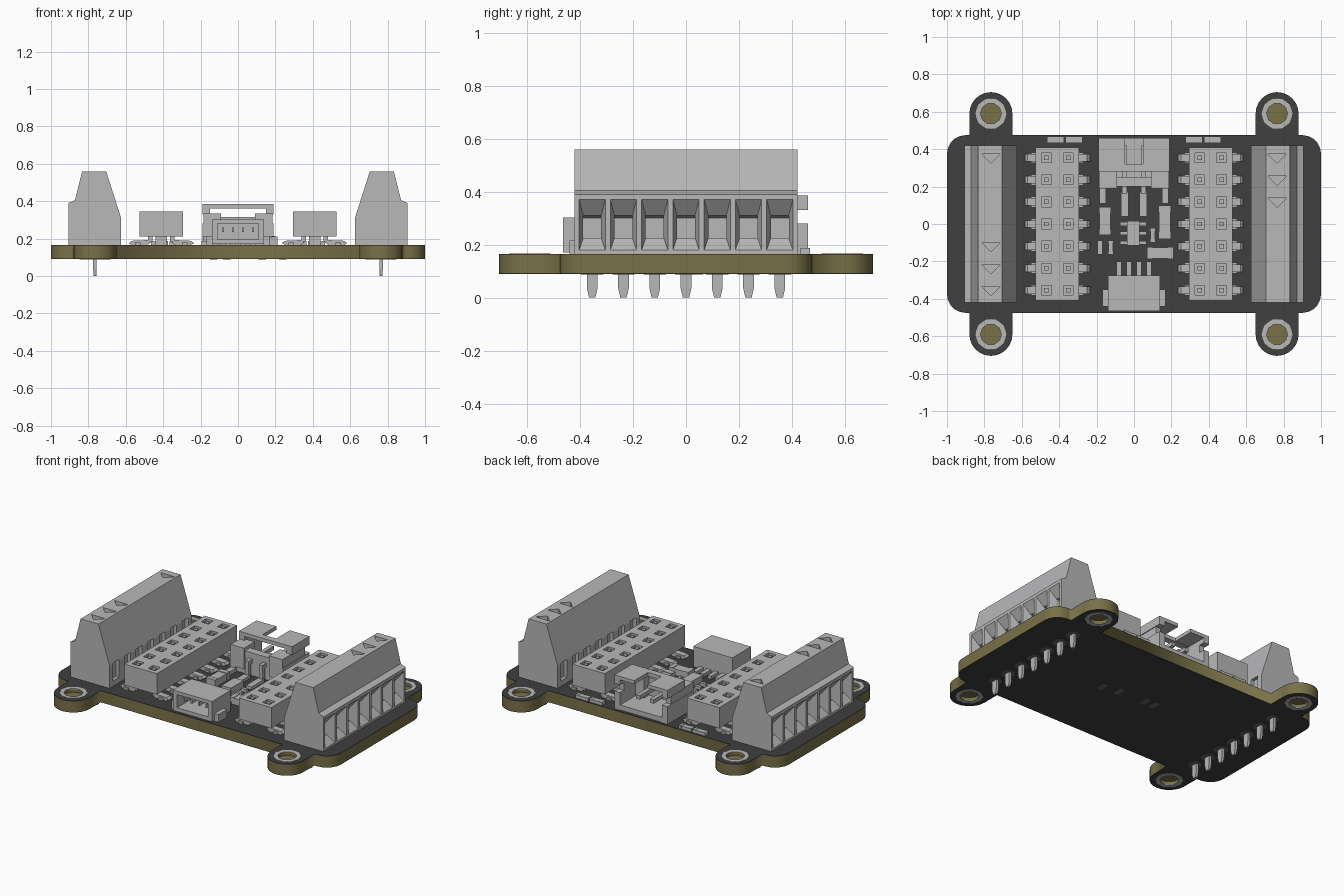
import bpy, bmesh
from math import cos, sin, pi
from mathutils import Matrix

if "Cube" in bpy.data.objects:
    bpy.data.objects.remove(bpy.data.objects["Cube"])


def material(name, rgb):
    m = bpy.data.materials.new(name)
    m.use_nodes = True
    m.diffuse_color = (*rgb, 1)
    m.node_tree.nodes["Principled BSDF"].inputs["Base Color"].default_value = (*rgb, 1)
    return m


GREY = material("light grey", (0.48, 0.48, 0.49))
MASK = material("dark board coating", (0.05, 0.05, 0.052))
CORE = material("olive board core", (0.19, 0.165, 0.065))
PAD = material("dull pad", (0.14, 0.14, 0.14))

PITCH = 0.118
ROWS = [PITCH * i for i in range(-3, 4)]
EAR_X, EAR_Y = 0.765, 0.59
BOT, TOP = 0.09, 0.165


def finish(name, bm, mat):
    bmesh.ops.recalc_face_normals(bm, faces=bm.faces)
    me = bpy.data.meshes.new(name)
    bm.to_mesh(me)
    bm.free()
    me.materials.append(mat)
    ob = bpy.data.objects.new(name, me)
    bpy.context.collection.objects.link(ob)
    return ob


def loft(bm, rings):
    loops = [[bm.verts.new(p) for p in r] for r in rings]
    n = len(loops[0])
    for a, b in zip(loops, loops[1:]):
        for i in range(n):
            bm.faces.new((a[i], a[(i + 1) % n], b[(i + 1) % n], b[i]))
    bm.faces.new(loops[0][::-1])
    bm.faces.new(loops[-1])


def box(bm, x0, x1, y0, y1, z0, z1):
    loft(bm, [[(x0, y0, z), (x1, y0, z), (x1, y1, z), (x0, y1, z)] for z in (z0, z1)])


def boxes(name, items, mat=GREY):
    bm = bmesh.new()
    for b in items:
        box(bm, *b)
    return finish(name, bm, mat)


def prism(bm, profile, y0, y1):
    loft(bm, [[(x, y, z) for x, z in profile] for y in (y0, y1)])


def evaluated_mesh(ob):
    dg = bpy.context.evaluated_depsgraph_get()
    return bpy.data.meshes.new_from_object(ob.evaluated_get(dg))


def cut(ob, bm):
    tool = finish("cutter", bm, GREY)
    mod = ob.modifiers.new("cut", "BOOLEAN")
    mod.operation, mod.solver, mod.object = "DIFFERENCE", "EXACT", tool
    me = evaluated_mesh(ob)
    ob.modifiers.clear()
    ob.data = me
    bpy.data.objects.remove(tool)


def circle(x, y, r, n=20):
    return [(x + r * cos(2 * pi * i / n), y + r * sin(2 * pi * i / n)) for i in range(n)]


def plate(name, loops, z0, z1, mat):
    # flat sheet with holes, filled from closed outlines
    cu = bpy.data.curves.new(name, "CURVE")
    cu.dimensions, cu.fill_mode, cu.extrude = "2D", "BOTH", (z1 - z0) / 2
    for pts in loops:
        sp = cu.splines.new("POLY")
        sp.points.add(len(pts) - 1)
        for p, (x, y) in zip(sp.points, pts):
            p.co = (x, y, 0, 1)
        sp.use_cyclic_u = True
    tmp = bpy.data.objects.new("outline", cu)
    bpy.context.collection.objects.link(tmp)
    me = evaluated_mesh(tmp)
    bpy.data.objects.remove(tmp)
    me.transform(Matrix.Translation((0, 0, (z0 + z1) / 2)))
    me.materials.clear()
    me.materials.append(mat)
    ob = bpy.data.objects.new(name, me)
    bpy.context.collection.objects.link(ob)


# Board outline: one quarter, mirrored twice
arc = lambda cx, cy, r, a, n: [(cx + r * cos(a * i / n), cy + r * sin(a * i / n)) for i in range(n + 1)]
quarter = arc(0.9, 0.375, 0.1, pi / 2, 5) + [(0.88, 0.475)] + arc(EAR_X, EAR_Y, 0.115, pi, 12) + [(0.65, 0.475)]
half = quarter + [(-x, y) for x, y in reversed(quarter)]
outline = half + [(x, -y) for x, y in reversed(half)]
ears = [(sx * EAR_X, sy * EAR_Y) for sx in (-1, 1) for sy in (-1, 1)]
plate("board_core", [outline] + [circle(x, y, 0.06) for x, y in ears], BOT + 0.003, TOP - 0.003, CORE)
for name, z in (("top_coating", TOP - 0.003), ("bottom_coating", BOT)):
    plate(name, [outline] + [circle(x, y, 0.082) for x, y in ears], z, z + 0.003, MASK)
for x, y in ears:
    for z in (BOT - 0.001, TOP - 0.003):
        plate("mounting_ring", [circle(x, y, 0.083, 10), circle(x, y, 0.056, 10)], z, z + 0.004, GREY)
    plate("hole_plug", [circle(x, y, 0.061)], 0.115, 0.14, CORE)

# Terminal blocks with wire mouths, inner slots and top marks
body = [(0.625, TOP), (0.625, 0.31), (0.705, 0.56), (0.833, 0.56),
        (0.872, 0.405), (0.907, 0.39), (0.907, TOP)]
marks = {1: ROWS[4:], -1: ROWS[:3] + ROWS[6:]}
for s, side in ((1, "left"), (-1, "right")):
    bm = bmesh.new()
    prism(bm, [(s * x, z) for x, z in body], -0.42, 0.42)
    block = finish(side + "_terminal_block", bm, GREY)
    tool = bmesh.new()
    for y in ROWS:
        loft(tool, [[(s * x, y - w, z0), (s * x, y + w, z0), (s * x, y + v, z1), (s * x, y - v, z1)]
                    for x, w, v, z0, z1 in ((0.915, 0.052, 0.052, 0.172, 0.38),
                                            (0.86, 0.034, 0.034, 0.225, 0.31),
                                            (0.80, 0.034, 0.034, 0.225, 0.30))])
        xs = sorted((s * 0.60, s * 0.648))
        box(tool, *xs, y - 0.03, y + 0.03, 0.2, 0.315)
    for y in marks[s]:
        loft(tool, [[(EAR_X * s - 0.05, y + 0.02, z), (EAR_X * s + 0.05, y + 0.02, z),
                     (EAR_X * s, y - 0.03, z)] for z in (0.52, 0.58)])
    cut(block, tool)

    # Through pins and pads underneath
    bm = bmesh.new()
    for y in ROWS:
        loft(bm, [[(s * EAR_X - t, y - w, z), (s * EAR_X + t, y - w, z),
                   (s * EAR_X + t, y + w, z), (s * EAR_X - t, y + w, z)]
                  for w, t, z in ((0.012, 0.008, 0), (0.02, 0.009, 0.035), (0.02, 0.009, 0.12))])
        plate("pin_pad", [circle(s * EAR_X, y, 0.042, 12)], BOT - 0.002, BOT + 0.001, PAD)
    finish(side + "_terminal_pins", bm, GREY)

    # Two-row socket header
    cx = s * 0.41
    header = boxes(side + "_header", [(cx - 0.116, cx + 0.116, -0.41, 0.41, 0.21, 0.345)])
    tool = bmesh.new()
    legs = bmesh.new()
    for i, y in enumerate(ROWS):
        for d in (-1, 1):
            px = cx + d * 0.058
            box(tool, px - 0.026, px + 0.026, y - 0.026, y + 0.026, 0.305, 0.36)
            foot = [(0.055, 0.18), (0.075, TOP), (0.155, TOP), (0.174, 0.175), (0.16, 0.188), (0.075, 0.192)]
            prism(legs, [(cx + d * x, z) for x, z in foot], y - 0.02, y + 0.02)
            box(legs, px - 0.012, px + 0.012, y - 0.012, y + 0.012, 0.185, 0.34)
            box(legs, *sorted((cx + d * 0.11, cx + d * 0.14)), y - 0.029, y + 0.029, TOP, 0.18)
        if i % 2:
            box(legs, cx - 0.03, cx + 0.03, y - 0.03, y + 0.03, TOP, 0.215)
    cut(header, tool)
    finish(side + "_header_legs", legs, GREY)

# Four-way front connector
shell = boxes("front_connector", [(-0.14, 0.14, -0.465, -0.275, 0.17, 0.302)])
tool = bmesh.new()
box(tool, -0.11, 0.11, -0.5, -0.31, 0.195, 0.28)
cut(shell, tool)
contacts = [(x - 0.006, x + 0.006, -0.44, -0.3, 0.235, 0.26) for x in (-0.08, -0.027, 0.027, 0.08)]
contacts += [(x - 0.014, x + 0.014, -0.28, -0.2, TOP, 0.185) for x in (-0.08, -0.027, 0.027, 0.08)]
contacts += [(s * 0.15 - 0.018, s * 0.15 + 0.018, -0.44, -0.35, TOP, 0.215) for s in (-1, 1)]
boxes("front_connector_contacts", contacts)

# Two-way rear connector, open to the back
parts = [(-0.15, 0.15, 0.2, 0.46, 0.168, 0.2), (-0.15, 0.15, 0.2, 0.25, 0.2, 0.315),
         (-0.19, 0.19, 0.28, 0.32, 0.36, 0.385)]
for s in (-1, 1):
    span = lambda a, b: sorted((s * a, s * b))
    parts += [(*span(0.15, 0.19), 0.19, 0.46, TOP, 0.28),
              (*span(0.15, 0.185), 0.19, 0.42, 0.28, 0.335),
              (*span(0.15, 0.19), 0.28, 0.46, 0.33, 0.385),
              (*span(0.048, 0.15), 0.28, 0.46, 0.362, 0.385),
              (*span(0.09, 0.15), 0.19, 0.30, 0.2, 0.335),
              (*span(0.15, 0.185), 0.11, 0.19, TOP, 0.19)]
boxes("rear_connector", parts)
pins = []
for x in (-0.05, 0.05):
    pins += [(x - 0.013, x + 0.013, 0.18, 0.42, 0.25, 0.275),
             (x - 0.013, x + 0.013, 0.16, 0.185, TOP, 0.275),
             (x - 0.02, x + 0.02, 0.04, 0.17, TOP, 0.185)]
boxes("rear_connector_pins", pins)

# Small surface parts: centre, half sizes, height; end caps along the longer axis
chips = [(-0.155, 0.015, 0.033, 0.075, 0.05), (0.165, 0.01, 0.033, 0.09, 0.05),
         (0.14, -0.155, 0.07, 0.033, 0.045), (-0.182, -0.125, 0.014, 0.038, 0.022),
         (-0.124, -0.125, 0.014, 0.038, 0.022), (0.1, -0.06, 0.014, 0.038, 0.022)]
chips += [(s * x, 0.45, 0.045, 0.018, 0.022) for s in (-1, 1) for x in (0.32, 0.42)]
for x, y, w, d, h in chips:
    ends = []
    for s in (-1, 1):
        if w > d:
            ends.append((x + s * w * 0.8 - w * 0.2, x + s * w * 0.8 + w * 0.2, y - d, y + d, TOP, TOP + h))
        else:
            ends.append((x - w, x + w, y + s * d * 0.8 - d * 0.2, y + s * d * 0.8 + d * 0.2, TOP, TOP + h))
    core = (x - w * 0.93, x + w * 0.93, y - d * 0.93, y + d * 0.93, TOP, TOP + h * 0.92)
    boxes("small_component", ends + [core])
boxes("center_chip", [(-0.038, 0.03, -0.115, 0.015, 0.175, 0.225)])
boxes("center_chip_legs", [(-0.075, 0.067, y - 0.01, y + 0.01, TOP, 0.185) for y in (-0.1, -0.05, 0)])

# Bare pads under the board
boxes("underside_pads", [(x - 0.02, x + 0.02, y - 0.035, y + 0.035, BOT - 0.002, BOT + 0.001)
                         for x, y in ((0.24, 0), (0.13, 0.02), (-0.06, 0.03), (-0.13, 0.03))], PAD)
